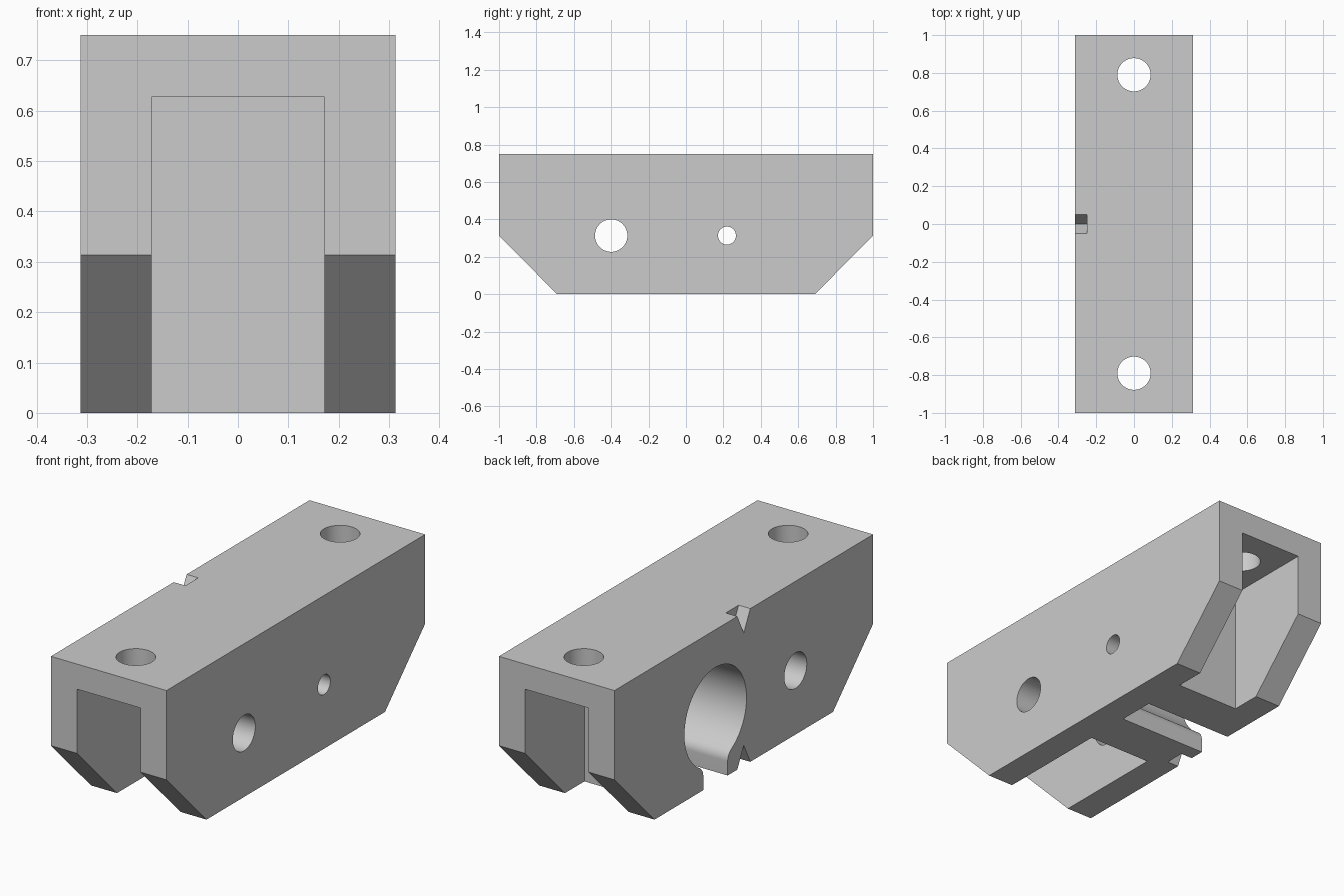
import bpy, bmesh
from math import sin, cos, pi, atan2, sqrt, radians

cube = bpy.data.objects.get("Cube")
if cube:
    bpy.data.objects.remove(cube, do_unlink=True)

grey = bpy.data.materials.new("plain grey")
grey.use_nodes = True
colour = (0.6, 0.6, 0.6, 1)
grey.diffuse_color = colour
grey.node_tree.nodes["Principled BSDF"].inputs["Base Color"].default_value = colour

HALF_X, HEIGHT = 0.313, 0.75
INNER_X, CEILING = 0.172, 0.627
MID_Z = 0.313
BORE_Y, CROSS_Y, BOLT_Y = 0.219, -0.4, 0.79


def prism(name, outline, lo, hi, axis="x"):
    """Extrude a (y, z) outline along x, or an (x, y) outline along z."""
    bm = bmesh.new()
    place = (lambda a, b, d: (d, a, b)) if axis == "x" else (lambda a, b, d: (a, b, d))
    base = bm.faces.new([bm.verts.new(place(a, b, lo)) for a, b in outline])
    top = bmesh.ops.extrude_face_region(bm, geom=[base])["geom"]
    shift = (hi - lo, 0, 0) if axis == "x" else (0, 0, hi - lo)
    bmesh.ops.translate(bm, vec=shift, verts=[g for g in top if isinstance(g, bmesh.types.BMVert)])
    bmesh.ops.recalc_face_normals(bm, faces=bm.faces)
    mesh = bpy.data.meshes.new(name)
    bm.to_mesh(mesh)
    bm.free()
    mesh.materials.append(grey)
    obj = bpy.data.objects.new(name, mesh)
    bpy.context.collection.objects.link(obj)
    return obj


def arc(cx, cy, r, start, end, steps):
    return [(cx + r * cos(start + (end - start) * i / steps),
             cy + r * sin(start + (end - start) * i / steps)) for i in range(steps + 1)]


def circle(cx, cy, r):
    return arc(cx, cy, r, 0, 2 * pi, 64)[:-1]


def box(x, y0, y1, z0, z1):
    return [(y0, z0), (y1, z0), (y1, z1), (y0, z1)], -x, x


def keyhole(cy, cz, bore, neck, fillet):
    """Round bore open to the underside through a neck with rounded lips."""
    fx = neck + fillet
    fz = -sqrt((bore + fillet) ** 2 - fx ** 2)
    a = atan2(fz, fx)
    lip = arc(fx, fz, fillet, pi, a + pi, 10)
    right = [(neck, -cz - 0.1)] + lip
    ring = arc(0, 0, bore, a, pi - a, 64)[1:-1]
    left = [(-y, z) for y, z in reversed(right)]
    return [(cy + y, cz + z) for y, z in right + ring + left]


# Chamfered main block
body = prism("mounting_block", [(-0.69, 0), (0.69, 0), (1, MID_Z), (1, HEIGHT),
                                (-1, HEIGHT), (-1, MID_Z)], -HALF_X, HALF_X)

# End channels, leaving a solid web between them
cutters = [prism("front_channel", *box(INNER_X, -1.2, -0.107, -0.2, CEILING)),
           prism("back_channel", *box(INNER_X, 0.54, 1.2, -0.2, CEILING))]

# Keyhole bore from one side, pin hole through to the other
cutters.append(prism("keyhole_bore", keyhole(BORE_Y, 0.325, 0.24, 0.094, 0.06), -0.5, INNER_X))
cutters.append(prism("pin_hole", circle(BORE_Y, MID_Z, 0.048), 0, 0.5))

# Cross hole and vertical bolt holes
cutters.append(prism("cross_hole", circle(CROSS_Y, MID_Z, 0.087), -0.5, 0.5))
for side in (-1, 1):
    cutters.append(prism("bolt_hole", circle(0, side * BOLT_Y, 0.088), 0.5, 0.9, "z"))

# V-shaped index notches at the top and bottom edges
for edge, way in ((HEIGHT, 1), (0, -1)):
    v = [(0, edge - way * 0.1), (0.1, edge + way * 0.1), (-0.1, edge + way * 0.1)]
    cutters.append(prism("index_notch", v, -0.5, -0.25))

for cutter in cutters:
    cutter.hide_render = True
    mod = body.modifiers.new(cutter.name, "BOOLEAN")
    mod.operation, mod.solver, mod.object = "DIFFERENCE", "EXACT", cutter

# Bake the cuts and remove the cutters
bpy.context.view_layer.update()
depsgraph = bpy.context.evaluated_depsgraph_get()
cut_mesh = bpy.data.meshes.new_from_object(body.evaluated_get(depsgraph))
body.modifiers.clear()
body.data = cut_mesh
cut_mesh.name = "mounting_block"
cut_mesh.materials.clear()
cut_mesh.materials.append(grey)
for poly in cut_mesh.polygons:
    poly.material_index = 0
for cutter in cutters:
    bpy.data.objects.remove(cutter, do_unlink=True)

bpy.ops.object.select_all(action="DESELECT")
body.select_set(True)
bpy.context.view_layer.objects.active = body
bpy.ops.object.shade_smooth_by_angle(angle=radians(25))
